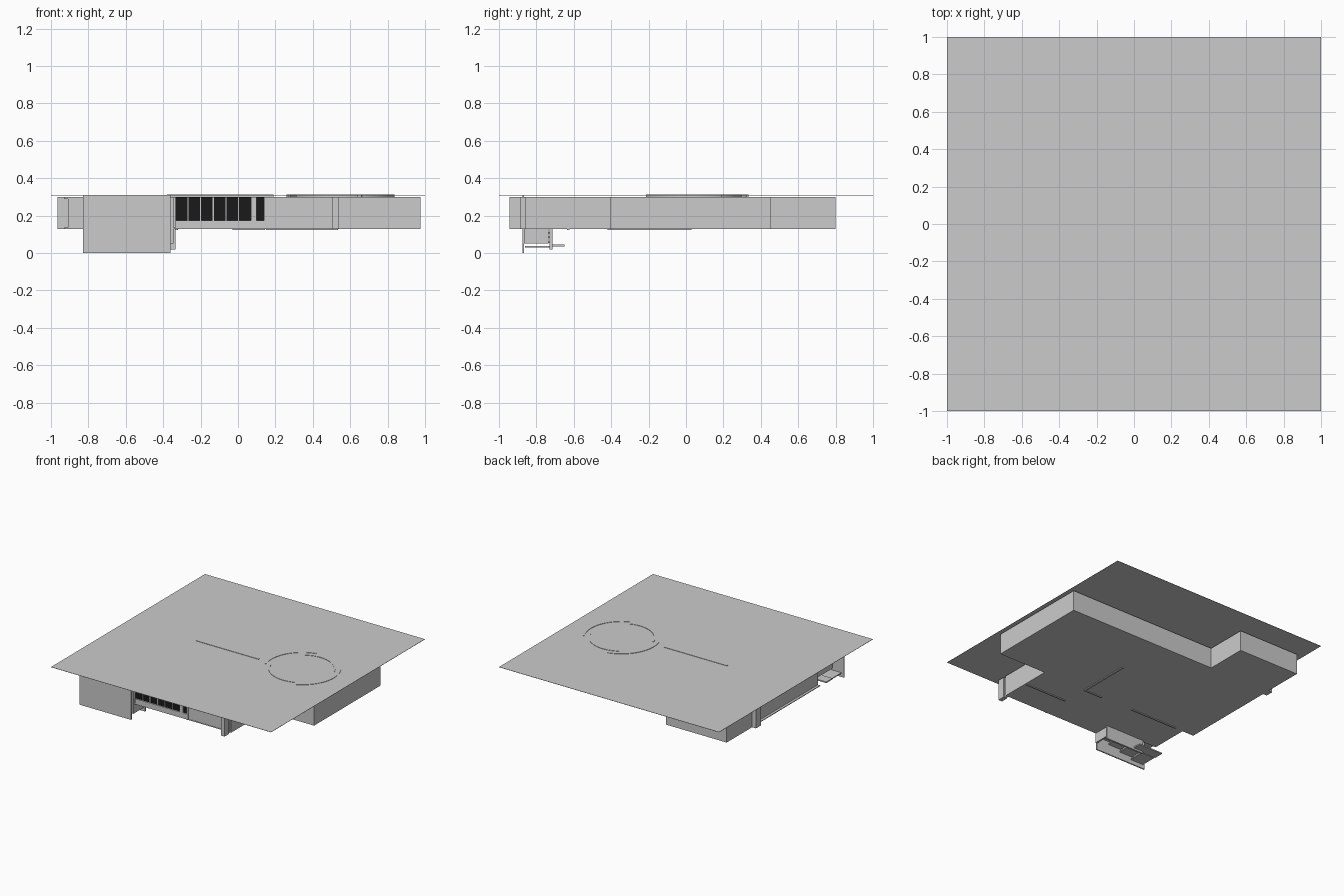
import bpy, bmesh, math
from mathutils import Vector

if "Cube" in bpy.data.objects:
    bpy.data.objects.remove(bpy.data.objects["Cube"])

FLOOR, TOP, ROOF = 0.13, 0.30, 0.31

black = bpy.data.materials.new("dark_glass")
black.diffuse_color = (0.01, 0.01, 0.01, 1)
black.use_nodes = True
black.node_tree.nodes["Principled BSDF"].inputs["Base Color"].default_value = black.diffuse_color


def prism(name, pts, z0, z1, mat=None):
    """Extrude a flat outline from z0 to z1."""
    bm = bmesh.new()
    face = bm.faces.new([bm.verts.new((x, y, z0)) for x, y in pts])
    ext = bmesh.ops.extrude_face_region(bm, geom=[face])
    vs = [g for g in ext["geom"] if isinstance(g, bmesh.types.BMVert)]
    bmesh.ops.translate(bm, verts=vs, vec=(0, 0, z1 - z0))
    bmesh.ops.recalc_face_normals(bm, faces=bm.faces)
    me = bpy.data.meshes.new(name)
    bm.to_mesh(me)
    bm.free()
    ob = bpy.data.objects.new(name, me)
    bpy.context.collection.objects.link(ob)
    if mat:
        me.materials.append(mat)
    return ob


def box(name, x0, x1, y0, y1, z0, z1, mat=None):
    return prism(name, [(x0, y0), (x1, y0), (x1, y1), (x0, y1)], z0, z1, mat)


def wall(name, p, q, z0=FLOOR, z1=TOP, t=0.012):
    """Thin wall whose outer face runs from p to q, thickness to the left."""
    p, q = Vector(p), Vector(q)
    d = (q - p).normalized()
    n = Vector((-d.y, d.x)) * t
    return prism(name, [p, q, q + n, p + n], z0, z1)


def arc_track(name, r, a0, a1, cx=0.55, cy=0.05, w=0.01, n=24):
    angs = [math.radians(a0 + (a1 - a0) * i / n) for i in range(n + 1)]
    ring = [(cx + r * math.cos(a), cy + r * math.sin(a)) for a in angs]
    ring += [(cx + (r - w) * math.cos(a), cy + (r - w) * math.sin(a)) for a in reversed(angs)]
    return prism(name, ring, TOP, ROOF + 0.004)


# flat roof plate
box("roof", -1, 1, -1, 1, ROOF - 0.001, ROOF + 0.001)

# floor slab, stepped outline
outline = [(0.54, -0.86), (0.54, -0.405), (0.975, -0.405), (0.975, 0.455),
           (-0.377, 0.455), (-0.377, 0.80), (-0.93, 0.80), (-0.93, -0.415),
           (-0.825, -0.415), (-0.825, -0.73), (-0.345, -0.73), (-0.345, -0.86)]
prism("floor_slab", outline, FLOOR, FLOOR + 0.006)

# outer walls
for name, a, b in [("right_front_wall", 0, 1), ("front_right_wall", 1, 2), ("right_wall", 2, 3),
                   ("back_right_wall", 3, 4), ("back_step_wall", 4, 5), ("back_left_wall", 5, 6)]:
    wall(name, outline[a], outline[b])
wall("left_back_wall", (-0.93, 0.80), (-0.93, 0.47))
wall("left_recessed_wall", (-0.91, 0.40), (-0.91, -0.415))
wall("left_step_wall", (-0.91, -0.415), (-0.825, -0.415))
wall("left_front_wall", (-0.825, -0.415), (-0.825, -0.73))
box("left_top_rail", -0.93, -0.91, -0.415, 0.40, TOP - 0.012, TOP)

# front wall: sill, glazing, mullions, plain part
box("window_sill", -0.335, 0.14, -0.86, -0.845, FLOOR, 0.175)
box("window_strip", -0.335, 0.07, -0.85, -0.846, 0.175, TOP, black)
box("window_narrow", 0.10, 0.14, -0.85, -0.846, 0.175, TOP, black)
for i in range(1, 6):
    x = -0.335 + i * 0.0675
    box("mullion", x - 0.003, x + 0.003, -0.856, -0.846, 0.175, TOP)
box("window_pier", 0.07, 0.10, -0.86, -0.845, 0.175, TOP)
box("window_post", 0.138, 0.15, -0.865, -0.845, FLOOR, TOP)
box("front_wall", 0.15, 0.54, -0.857, -0.845, FLOOR, TOP)

# projecting corner piers
box("front_pier", 0.505, 0.54, -0.945, -0.885, FLOOR, TOP)
box("front_pier_web", 0.513, 0.53, -0.885, -0.85, FLOOR, TOP)
box("left_pier", -0.965, -0.905, 0.405, 0.47, FLOOR, TOP)

# tall entrance screen and its return
box("entrance_screen", -0.83, -0.36, -0.875, -0.865, 0, ROOF)
box("screen_return", -0.36, -0.335, -0.73, -0.715, 0.02, TOP)
box("screen_end", -0.36, -0.345, -0.865, -0.735, 0.05, TOP)

# entrance stair
box("stair_stringer", -0.69, -0.345, -0.73, -0.715, 0.02, FLOOR)
for i in range(4):
    x = -0.81 + i * 0.11
    box("stair_tread", x, x + 0.12, -0.86, -0.73, 0.03 + i * 0.025, 0.038 + i * 0.025)
box("stair_landing", -0.82, -0.60, -0.73, -0.65, 0.035, 0.045)

# interior partitions, feet just below the floor
box("partition_a", 0.13, 0.145, -0.42, 0.03, FLOOR - 0.006, TOP)
box("partition_b", -0.03, 0.145, -0.42, -0.408, FLOOR - 0.006, TOP)
box("partition_c", 0.15, 0.535, -0.635, -0.623, FLOOR - 0.006, TOP)
box("partition_d", -0.75, -0.32, -0.415, -0.403, FLOOR - 0.006, TOP)

# ceiling tracks showing through the roof
box("straight_track", -0.38, 0.19, -0.004, 0.012, TOP, ROOF + 0.004)
arc_track("outer_left_track", 0.292, 104, 198)
arc_track("outer_right_track", 0.288, -67, 29)
arc_track("inner_top_track", 0.246, 22, 120)
arc_track("inner_bottom_track", 0.252, 197, 291)
